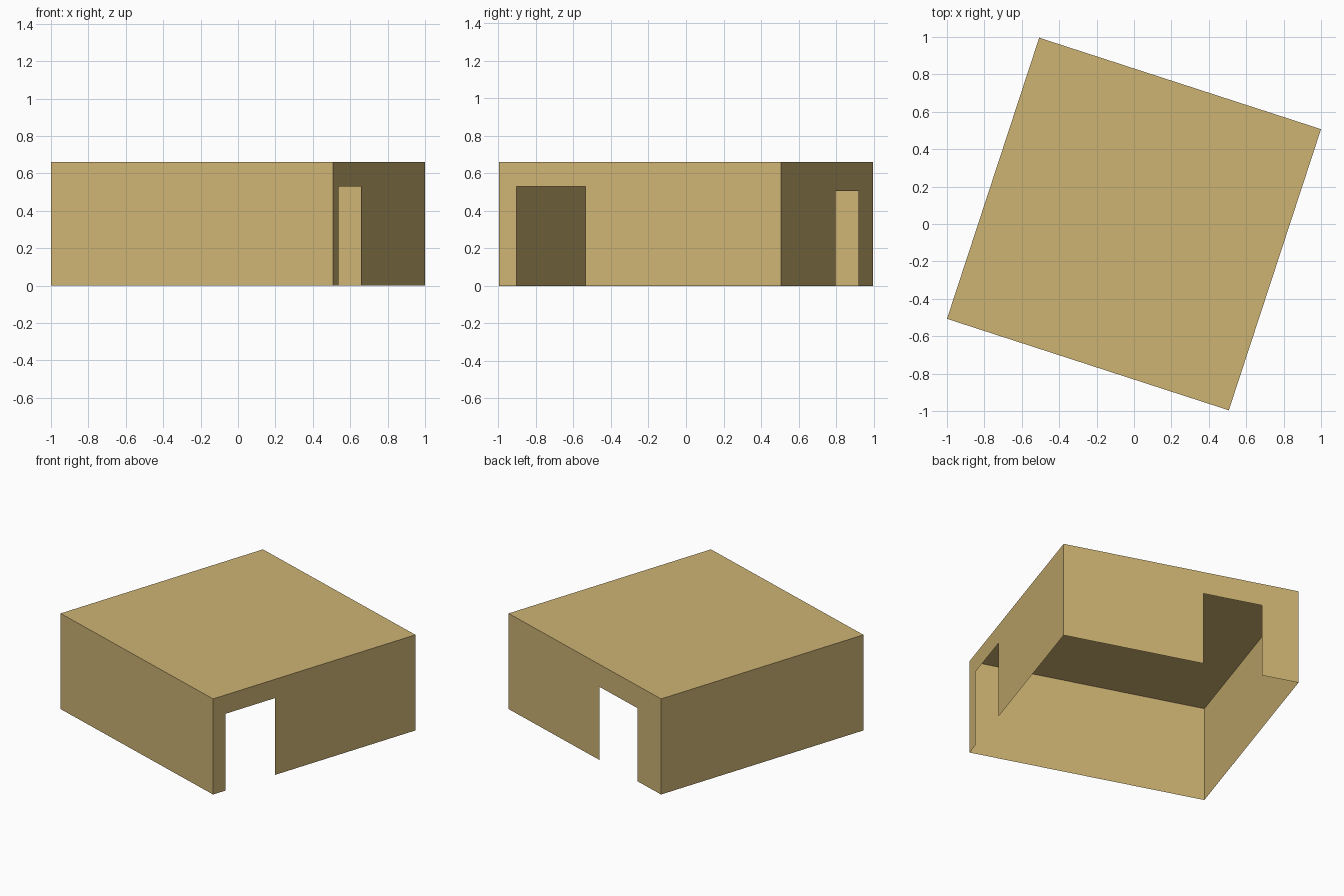
import bpy
from mathutils import Vector

cube = bpy.data.objects.get("Cube")
if cube:
    bpy.data.objects.remove(cube, do_unlink=True)

HEIGHT = 0.66
# Floor corners of the turned square hut, counter-clockwise
CORNERS = [Vector(c) for c in ((-1, -0.507), (0.507, -0.996), (1, 0.507), (-0.507, 0.996))]

tan = bpy.data.materials.new("sand_tan")
tan.use_nodes = True
COLOUR = (0.617, 0.456, 0.174, 1)
tan.diffuse_color = COLOUR
tan.node_tree.nodes["Principled BSDF"].inputs["Base Color"].default_value = COLOUR


def panel(name, points, faces):
    mesh = bpy.data.meshes.new(name)
    mesh.from_pydata(points, [], faces)
    mesh.materials.append(tan)
    obj = bpy.data.objects.new(name, mesh)
    bpy.context.collection.objects.link(obj)


def wall(name, start, end, door=None):
    """Thin wall between two corners; door = (from, to, height) along the wall."""
    def at(t, z):
        return (*start.lerp(end, t), z)

    if door is None:
        panel(name, [at(0, 0), at(1, 0), at(1, HEIGHT), at(0, HEIGHT)], [(0, 1, 2, 3)])
        return
    a, b, top = door
    points = [at(t, z) for t in (0, a, b, 1) for z in (0, top, HEIGHT)]
    # Full-height piers on either side, lintel over the opening
    faces = [(0, 3, 4, 5, 2, 1), (3 + 1, 6 + 1, 6 + 2, 3 + 2), (6, 9, 10, 11, 8, 7)]
    panel(name, points, faces)


# Walls, two of them with open doorways
names = ("front_wall", "left_wall", "back_wall", "right_wall")
doors = (None, (0.061, 0.306, 0.53), (0.595, 0.845, 0.505), None)
for i, (name, door) in enumerate(zip(names, doors)):
    wall(name, CORNERS[i], CORNERS[(i + 1) % 4], door)

# Flat roof; the floor is open
panel("roof", [(*c, HEIGHT) for c in CORNERS], [(0, 1, 2, 3)])
